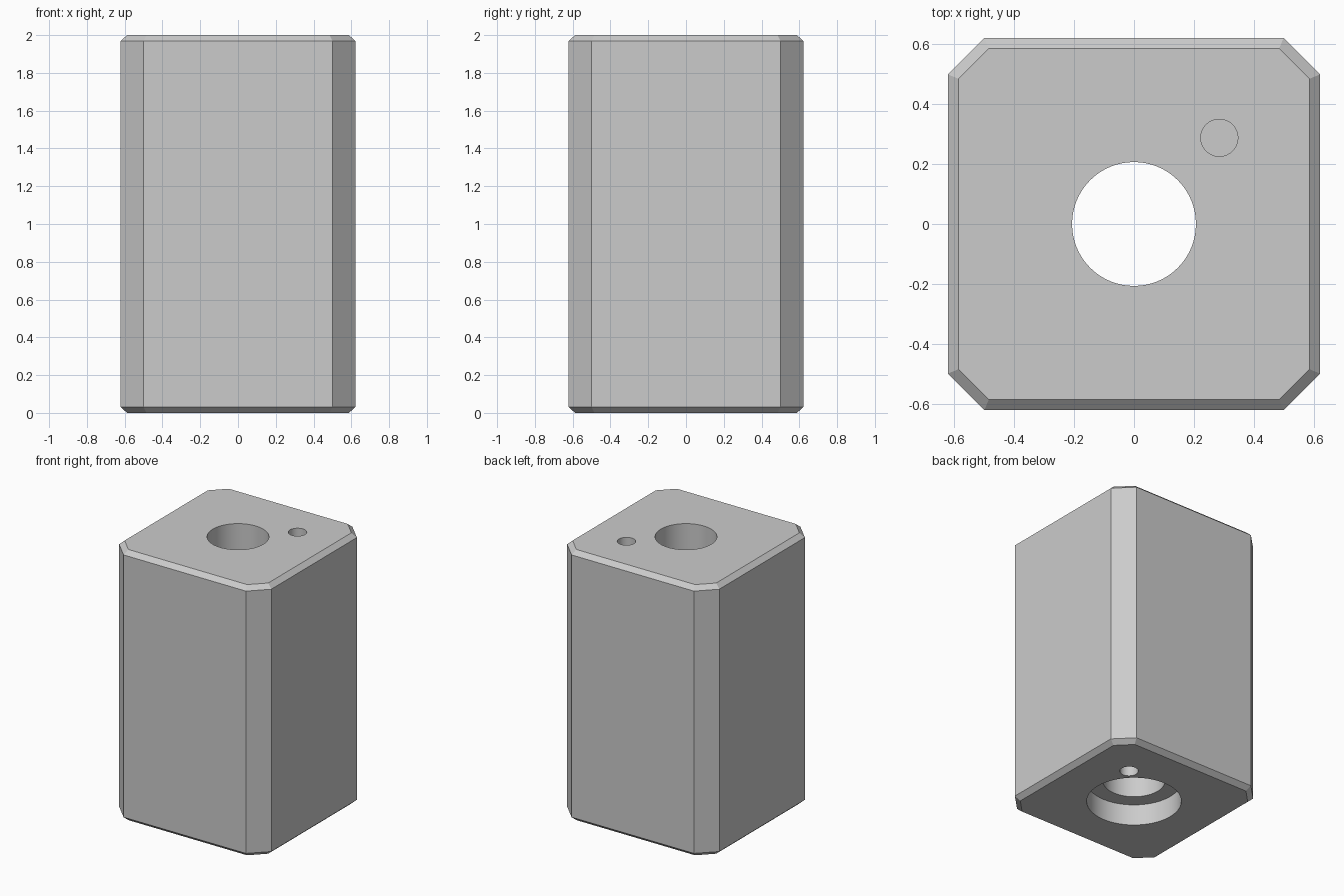
import bpy, bmesh, math

if "Cube" in bpy.data.objects:
    bpy.data.objects.remove(bpy.data.objects["Cube"])

HALF, FLAT = 0.622, 0.5            # half width, half length of each flat side
INSET, RIM = 0.035, 0.031          # chamfer run and height on both ends


def octagon(inset):
    a = HALF - inset
    b = FLAT - inset * math.tan(math.radians(22.5))
    return [(a, -b), (a, b), (b, a), (-b, a), (-a, b), (-a, -b), (-b, -a), (b, -a)]


# Block: octagonal rings stacked with chamfered ends
bm = bmesh.new()
levels = [(0, INSET), (RIM, 0), (2 - RIM, 0), (2, INSET)]
rings = [[bm.verts.new((x, y, z)) for x, y in octagon(i)] for z, i in levels]
for low, high in zip(rings, rings[1:]):
    for k in range(8):
        n = (k + 1) % 8
        bm.faces.new((low[k], low[n], high[n], high[k]))
bm.faces.new(rings[0][::-1])
bm.faces.new(rings[-1])
bmesh.ops.recalc_face_normals(bm, faces=bm.faces)
mesh = bpy.data.meshes.new("block")
bm.to_mesh(mesh)
bm.free()
block = bpy.data.objects.new("block", mesh)
bpy.context.collection.objects.link(block)


def drill(name, x, y, radius, z0, z1):
    bpy.ops.mesh.primitive_cylinder_add(vertices=64, radius=radius, depth=z1 - z0,
                                        location=(x, y, (z0 + z1) / 2))
    cutter = bpy.context.object
    cutter.name = name
    mod = block.modifiers.new(name, 'BOOLEAN')
    mod.operation, mod.solver, mod.object = 'DIFFERENCE', 'EXACT', cutter
    bpy.ops.object.select_all(action='DESELECT')
    block.select_set(True)
    bpy.context.view_layer.objects.active = block
    bpy.ops.object.modifier_apply(modifier=name)
    bpy.data.objects.remove(cutter, do_unlink=True)


# Through bore, wider recess underneath, blind pin holes at both ends
drill("bore", 0, 0, 0.207, -0.1, 2.1)
drill("recess", 0, 0, 0.317, -0.1, 0.155)
drill("top_pin_hole", 0.285, 0.288, 0.062, 1.8, 2.1)
drill("bottom_pin_hole", 0.285, 0.288, 0.062, -0.1, 0.2)

# Smooth the bores, keep the chamfers crisp
bpy.ops.object.shade_smooth_by_angle(angle=math.radians(20))
